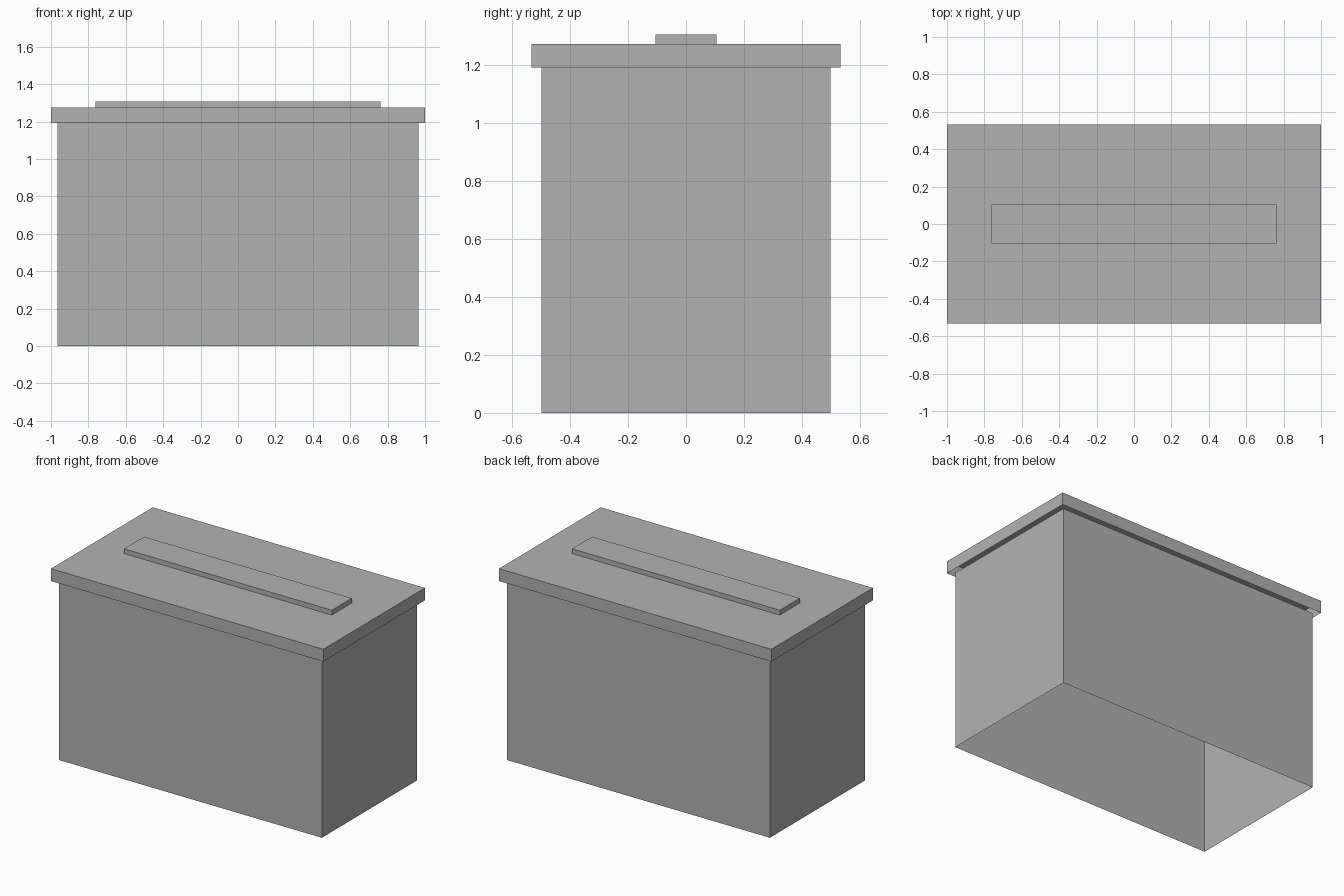
import bpy
import bmesh

# Remove the default object
default = bpy.data.objects.get("Cube")
if default:
    bpy.data.objects.remove(default, do_unlink=True)

# Single flat colour
grey = bpy.data.materials.new("plain_grey")
grey.use_nodes = True
colour = (0.448, 0.448, 0.448, 1)
grey.diffuse_color = colour
grey.node_tree.nodes["Principled BSDF"].inputs["Base Color"].default_value = colour


def open_box(name, width, depth, bottom, top):
    """Thin-walled box with a closed top and an open underside."""
    bm = bmesh.new()
    bmesh.ops.create_cube(bm, size=1)
    bmesh.ops.scale(bm, vec=(width, depth, top - bottom), verts=bm.verts)
    bmesh.ops.translate(bm, vec=(0, 0, (top + bottom) / 2), verts=bm.verts)
    bm.normal_update()
    underside = [f for f in bm.faces if f.normal.z < -0.5]
    bmesh.ops.delete(bm, geom=underside, context='FACES_ONLY')
    mesh = bpy.data.meshes.new(name)
    bm.to_mesh(mesh)
    bm.free()
    mesh.materials.append(grey)
    obj = bpy.data.objects.new(name, mesh)
    bpy.context.scene.collection.objects.link(obj)
    return obj


# Hollow body, overhanging lid and flat bar on top
open_box("body", 1.93, 0.997, 0, 1.192)
open_box("lid", 2.0, 1.066, 1.192, 1.274)
open_box("lid_bar", 1.525, 0.21, 1.274, 1.306)
